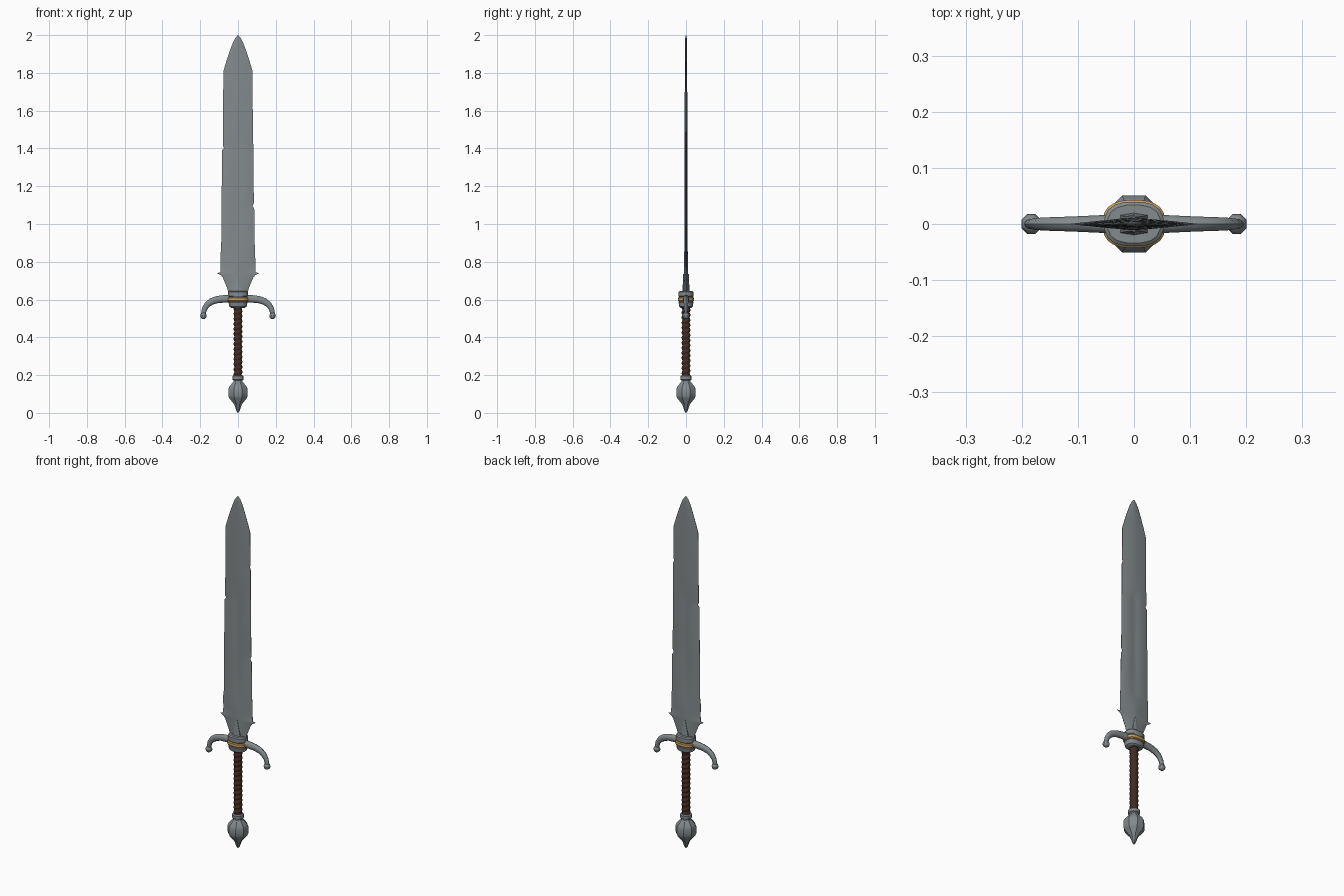
import bpy, bmesh, math
from mathutils import Vector

if "Cube" in bpy.data.objects:
    bpy.data.objects.remove(bpy.data.objects["Cube"])


def material(name, col):
    m = bpy.data.materials.new(name)
    m.diffuse_color = (*col, 1)
    m.use_nodes = True
    m.node_tree.nodes["Principled BSDF"].inputs["Base Color"].default_value = m.diffuse_color
    return m


STEEL = material("steel", (0.23, 0.255, 0.265))
GOLD = material("gold", (0.60, 0.36, 0.11))
LEATHER = material("dark leather", (0.055, 0.024, 0.017))


def loft(name, rings, mat, angle=30):
    """Join closed rings of equal point counts and cap both ends."""
    bm = bmesh.new()
    rows = [[bm.verts.new(p) for p in r] for r in rings]
    n = len(rows[0])
    for a, b in zip(rows, rows[1:]):
        for i in range(n):
            j = (i + 1) % n
            bm.faces.new((a[i], a[j], b[j], b[i]))
    bm.faces.new(rows[0])
    bm.faces.new(rows[-1])
    bmesh.ops.recalc_face_normals(bm, faces=bm.faces)
    me = bpy.data.meshes.new(name)
    bm.to_mesh(me)
    bm.free()
    ob = bpy.data.objects.new(name, me)
    bpy.context.collection.objects.link(ob)
    me.materials.append(mat)
    bpy.ops.object.select_all(action='DESELECT')
    ob.select_set(True)
    bpy.context.view_layer.objects.active = ob
    bpy.ops.object.shade_smooth_by_angle(angle=math.radians(angle))
    return ob


def oval(z, a, b, n=8, power=2.0, turn=0.5):
    pts = []
    for i in range(n):
        t = 2 * math.pi * (i + turn) / n
        c, s = math.cos(t), math.sin(t)
        pts.append((a * math.copysign(abs(c) ** (2 / power), c),
                    b * math.copysign(abs(s) ** (2 / power), s), z))
    return pts


# Blade: z, left half-width, right half-width, half-thickness, fuller depth share
blade = [
    (0.63, .050, .050, .012, 0), (0.66, .057, .057, .012, 0),
    (0.715, .080, .080, .011, 0), (0.728, .090, .090, .011, 0),
    (0.740, .112, .112, .011, 0), (0.744, .093, .093, .011, 0),
    (0.78, .092, .092, .010, 0), (0.84, .093, .091, .010, 0),
    (0.87, .089, .089, .0095, .6), (1.08, .087, .086, .009, .6),
    (1.095, .087, .077, .009, .6), (1.11, .087, .084, .009, .6),
    (1.39, .084, .081, .008, .6), (1.402, .074, .081, .008, .6),
    (1.415, .080, .081, .008, .6), (1.45, .080, .080, .008, .5),
    (1.48, .080, .080, .008, 0), (1.60, .079, .080, .007, 0),
    (1.615, .079, .075, .007, 0), (1.63, .079, .078, .007, 0),
    (1.81, .077, .077, .006, 0), (1.86, .062, .062, .0055, 0),
    (1.92, .042, .042, .005, 0), (1.96, .027, .027, .0045, 0),
    (1.985, .014, .014, .004, 0), (2.0, .001, .001, .001, 0)]
rings = []
for z, l, r, t, g in blade:
    k = min(.016, l * .3)
    f = [(-l, .0006), (-min(l * .75, .065), t * .5), (-k, t * .9), (0, t * (1 - g)),
         (k, t * .9), (min(r * .75, .065), t * .5), (r, .0006)]
    rings.append([(x, -y, z) for x, y in f] + [(x, y, z) for x, y in reversed(f)])
loft("blade", rings, STEEL, 40)

# Pointed langets gripping the base of the blade
for side, tag in ((-1, "front"), (1, "back")):
    loft("langet_" + tag, [
        [(-w, 0, z), (-w, side * y * .8, z), (0, side * y, z), (w, side * y * .8, z), (w, 0, z)]
        for z, w, y in ((0.63, .028, .021), (0.66, .020, .018), (0.735, .002, .015))],
        STEEL, 20)

# Guard block with waist and raised rims
loft("guard_block", [oval(z, a, b, 16, 2.6) for z, a, b in (
    (0.556, .036, .030), (0.562, .046, .036), (0.585, .051, .040), (0.590, .048, .037),
    (0.613, .048, .037), (0.618, .053, .040), (0.640, .053, .040), (0.645, .047, .034))],
    STEEL)
loft("guard_band", [oval(z, a, b, 24, 2.6) for z, a, b in (
    (0.590, .052, .039), (0.594, .056, .043), (0.608, .056, .043), (0.612, .052, .039))], GOLD)

# Drooping quillons with ball ends: x, z, radius in plane, radius in y
path = [(.03, .604, .021, .018), (.07, .604, .020, .016), (.11, .600, .019, .014),
        (.14, .590, .018, .013), (.162, .574, .016, .012), (.177, .552, .014, .010),
        (.184, .522, .012, .009)]
for s, tag in ((-1, "left"), (1, "right")):
    rings = []
    for i, (x, z, a, b) in enumerate(path):
        p, q = path[max(i - 1, 0)], path[min(i + 1, len(path) - 1)]
        d = Vector((q[0] - p[0], q[1] - p[1])).normalized()
        rings.append([(s * (x - d.y * a * math.cos(t)), b * math.sin(t),
                       z + d.x * a * math.cos(t))
                      for t in (math.tau * j / 10 for j in range(10))])
    loft("quillon_" + tag, rings, STEEL, 45)
    ball = loft("quillon_ball_" + tag, [oval(z, r, r) for z, r in (
        (-.017, .006), (-.011, .015), (0, .019), (.011, .015), (.017, .006))], STEEL, 40)
    ball.location = (s * .183, 0, .514)

# Leather grip with a spiral wrap
rings = []
turns, steps, sides = 14, 84, 12
for i in range(steps + 1):
    ring = []
    for j in range(sides):
        a = math.tau * j / sides
        r = .0215 + .0022 * math.cos(math.tau * turns * i / steps - a)
        ring.append((r * math.cos(a), r * math.sin(a), .19 + .375 * i / steps))
    rings.append(ring)
loft("grip", rings, LEATHER, 40)

# Octagonal pommel turned to a point, with collar
loft("pommel", [oval(z, r, r) for z, r in (
    (0.0, .002), (0.012, .010), (0.032, .017), (0.045, .022), (0.078, .050),
    (0.090, .055), (0.128, .055), (0.142, .047), (0.165, .027), (0.178, .025))], STEEL)
loft("pommel_collar", [oval(z, r, r, 12) for z, r in (
    (0.172, .025), (0.177, .031), (0.194, .031), (0.199, .025))], STEEL)
